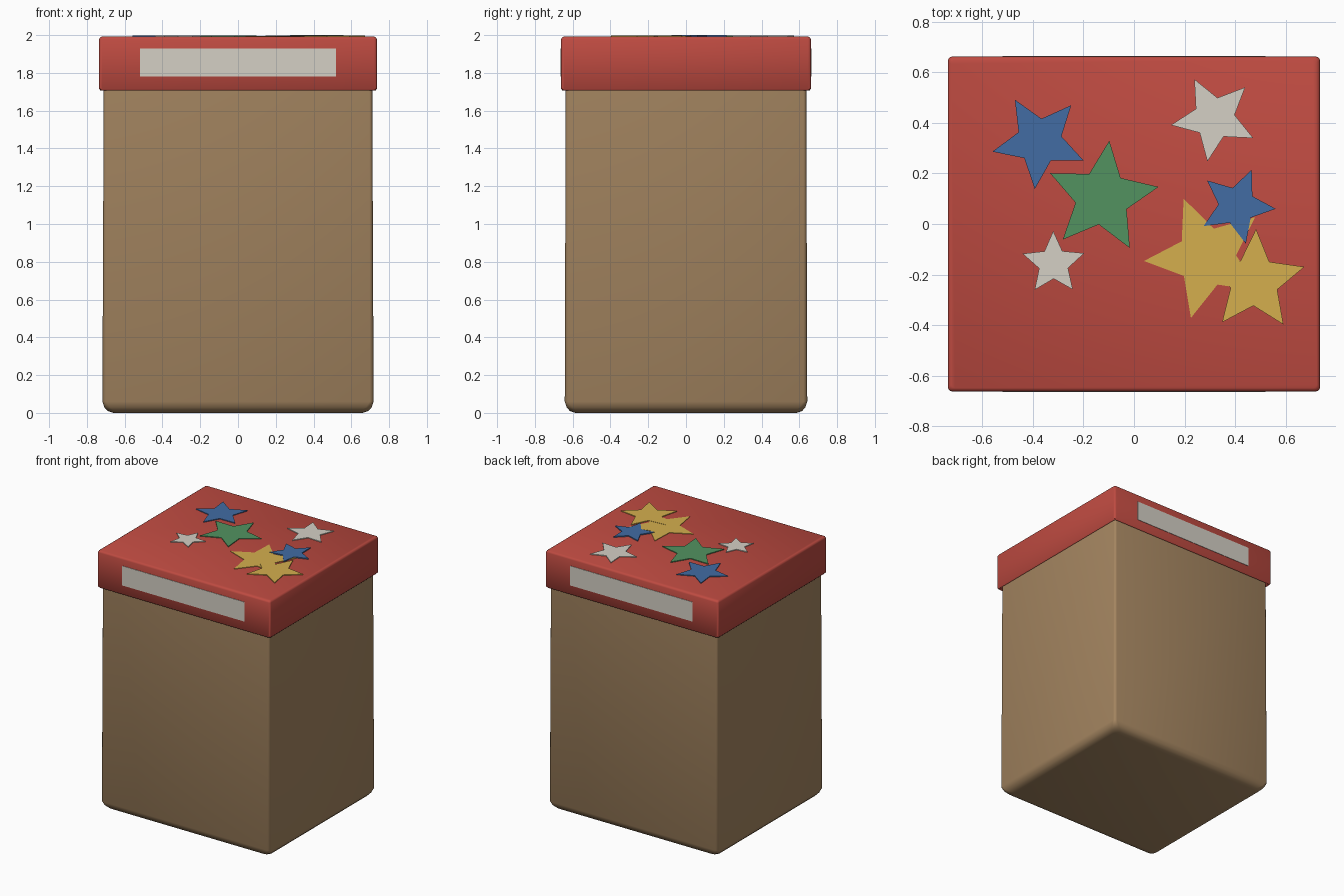
import bpy, bmesh
from math import sin, cos, pi, radians

default = bpy.data.objects.get("Cube")
if default:
    bpy.data.objects.remove(default, do_unlink=True)


def material(name, r, g, b):
    m = bpy.data.materials.new(name)
    m.use_nodes = True
    m.diffuse_color = (r, g, b, 1)
    bsdf = m.node_tree.nodes["Principled BSDF"]
    bsdf.inputs["Base Color"].default_value = (r, g, b, 1)
    bsdf.inputs["Roughness"].default_value = 0.8
    return m


brown = material("cardboard brown", 0.38, 0.24, 0.12)
red = material("lid red", 0.52, 0.07, 0.053)
white = material("paper white", 0.66, 0.63, 0.56)
blue = material("star blue", 0.054, 0.15, 0.37)
green = material("star green", 0.084, 0.29, 0.117)
yellow = material("star yellow", 0.66, 0.43, 0.076)


def finish(name, bm, mat, smooth=False):
    bmesh.ops.recalc_face_normals(bm, faces=bm.faces)
    mesh = bpy.data.meshes.new(name)
    bm.to_mesh(mesh)
    bm.free()
    mesh.materials.append(mat)
    ob = bpy.data.objects.new(name, mesh)
    bpy.context.collection.objects.link(ob)
    if smooth:
        bpy.ops.object.select_all(action='DESELECT')
        ob.select_set(True)
        bpy.context.view_layer.objects.active = ob
        bpy.ops.object.shade_smooth_by_angle(angle=radians(40))
    return ob


def rounded_ring(bm, z, hx, hy, r, steps=3):
    """Rectangle with rounded corners at height z."""
    ring = []
    for i, (sx, sy) in enumerate(((1, 1), (-1, 1), (-1, -1), (1, -1))):
        for k in range(steps + 1):
            a = (i + k / steps) * pi / 2
            ring.append(bm.verts.new((sx * (hx - r) + r * cos(a),
                                      sy * (hy - r) + r * sin(a), z)))
    return ring


def stacked_box(name, profile, mat):
    """Bridge rounded rectangles (z, half x, half y, corner radius) and cap both ends."""
    bm = bmesh.new()
    rings = [rounded_ring(bm, *p) for p in profile]
    for lo, hi in zip(rings, rings[1:]):
        for i in range(len(lo)):
            j = (i + 1) % len(lo)
            bm.faces.new((lo[i], lo[j], hi[j], hi[i]))
    bm.faces.new(rings[0])
    bm.faces.new(rings[-1])
    return finish(name, bm, mat, smooth=True)


def plate(name, outline, thickness, mat):
    """Extrude a closed outline of 3D points along the given vector."""
    bm = bmesh.new()
    face = bm.faces.new([bm.verts.new(p) for p in outline])
    ext = bmesh.ops.extrude_face_region(bm, geom=[face])
    moved = [v for v in ext["geom"] if isinstance(v, bmesh.types.BMVert)]
    bmesh.ops.translate(bm, verts=moved, vec=thickness)
    return finish(name, bm, mat)


# Box body, slightly wider at the base with a softened bottom edge
stacked_box("box_body", [
    (0.0, 0.66, 0.585, 0.04), (0.01, 0.69, 0.615, 0.04),
    (0.03, 0.708, 0.632, 0.03), (0.06, 0.718, 0.642, 0.02),
    (1.9, 0.71, 0.636, 0.015)], brown)

# Hollow lid, from the inner ceiling out over the rim to the top
stacked_box("lid", [
    (1.93, 0.718, 0.644, 0.015), (1.715, 0.718, 0.644, 0.015),
    (1.706, 0.728, 0.654, 0.015), (1.715, 0.735, 0.661, 0.015),
    (1.977, 0.735, 0.661, 0.015), (1.987, 0.731, 0.657, 0.015),
    (1.992, 0.722, 0.648, 0.015)], red)

# Paper labels on the front and back of the lid
for side, name in ((-1, "front_label"), (1, "back_label")):
    plate(name, [(x, side * 0.659, z) for x, z in
                 ((-0.52, 1.78), (0.52, 1.78), (0.52, 1.93), (-0.52, 1.93))],
          (0, side * 0.005, 0), white)

# Stars on the lid: name, centre x, centre y, radius, angle, top height, colour
stars = [
    ("star_blue_large", -0.374, 0.327, 0.19, 48.5, 1.998, blue),
    ("star_green", -0.126, 0.104, 0.227, 10.8, 1.998, green),
    ("star_white_large", 0.317, 0.418, 0.173, 45, 1.998, white),
    ("star_white_small", -0.318, -0.156, 0.128, 18.5, 1.998, white),
    ("star_yellow_large", 0.287, -0.131, 0.248, 111.5, 1.996, yellow),
    ("star_yellow_small", 0.475, -0.226, 0.206, 88, 1.998, yellow),
    ("star_blue_small", 0.406, 0.072, 0.154, 67.5, 2.0, blue),
]
for name, cx, cy, radius, angle, top, mat in stars:
    points = []
    for i in range(10):
        a = radians(angle + 36 * i)
        r = radius * (0.47 if i % 2 else 1)
        points.append((cx + r * cos(a), cy + r * sin(a), 1.991))
    plate(name, points, (0, 0, top - 1.991), mat)
